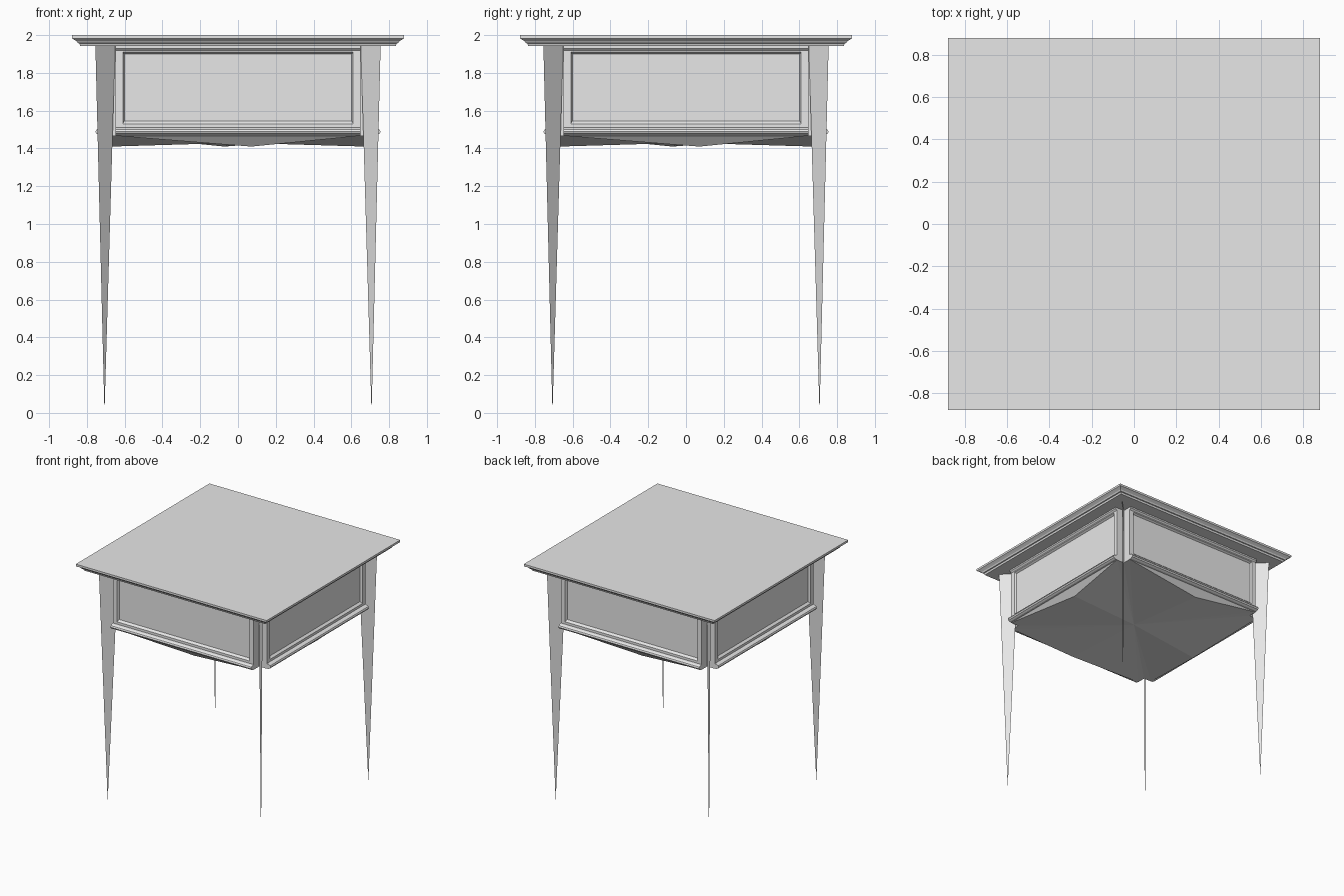
import bpy, bmesh
from mathutils import Matrix, Vector
from math import pi, sin, cos

cube = bpy.data.objects.get("Cube")
if cube:
    bpy.data.objects.remove(cube, do_unlink=True)

grey = bpy.data.materials.new("plain_grey")
grey.use_nodes = True
grey.diffuse_color = (0.8, 0.8, 0.8, 1)
grey.node_tree.nodes["Principled BSDF"].inputs["Base Color"].default_value = (0.8, 0.8, 0.8, 1)

HALF, FACE = 0.648, 0.72        # half width and distance of each apron face
LOW, HIGH = 1.467, 1.942        # apron bottom and top


def finish(name, bm, recalc=True):
    bmesh.ops.remove_doubles(bm, verts=bm.verts, dist=0.0005)
    if recalc:
        bmesh.ops.recalc_face_normals(bm, faces=bm.faces)
    mesh = bpy.data.meshes.new(name)
    bm.to_mesh(mesh)
    bm.free()
    mesh.materials.append(grey)
    obj = bpy.data.objects.new(name, mesh)
    bpy.context.collection.objects.link(obj)
    return obj


def face(bm, points, turn=Matrix()):
    return bm.faces.new([bm.verts.new(turn @ Vector(p)) for p in points])


def loft(bm, rings, turn=Matrix(), cap_start=True, cap_end=True):
    """Bridge a list of equal closed rings."""
    for a, b in zip(rings, rings[1:]):
        for i in range(len(a)):
            j = (i + 1) % len(a)
            face(bm, (a[i], a[j], b[j], b[i]), turn)
    if cap_start:
        face(bm, rings[0][::-1], turn)
    if cap_end:
        face(bm, rings[-1], turn)


def panel_ring(half, low, high, depth):
    return [(-half, -depth, low), (half, -depth, low),
            (half, -depth, high), (-half, -depth, high)]


turns = [Matrix.Rotation(k * pi / 2, 4, "Z") for k in range(4)]

# Table top with a moulded edge
bm = bmesh.new()
profile = [(0.835, 1.942), (0.84, 1.956), (0.848, 1.958), (0.855, 1.968),
           (0.868, 1.976), (0.88, 1.983), (0.88, 2.0)]
loft(bm, [[(-r, -r, z), (r, -r, z), (r, r, z), (-r, r, z)] for r, z in profile])
finish("table_top", bm)

# Apron body: recessed panels, notched corners and a pointed underside
bm = bmesh.new()
centre = (0, 0, 1.43)
for t in turns:
    loft(bm, [panel_ring(HALF, LOW, HIGH, FACE),
              panel_ring(0.61, 1.53, 1.91, FACE),
              panel_ring(0.602, 1.545, 1.9, 0.703)], t, cap_start=False)
    left, right = (-HALF, -FACE, LOW), (HALF, -FACE, LOW)
    notch, following = (HALF, -HALF, LOW), (FACE, -HALF, LOW)
    apex = (0.07, -0.67, 1.41)
    face(bm, (left, apex, right), t)
    for a, b in ((left, apex), (apex, right), (right, notch), (notch, following)):
        face(bm, (centre, b, a), t)
    for a, b in ((right, notch), (notch, following)):
        face(bm, (a, b, (*b[:2], HIGH), (*a[:2], HIGH)), t)
    # closing strip under the table top
    top = [(*p[:2], HIGH) for p in (left, right, notch, following)]
    for a, b in zip(top, top[1:]):
        face(bm, (a, b, (0, 0, HIGH)), t)
finish("apron_body", bm)

# Rounded moulding along the bottom of each apron, slim strip along the top
names = ["front", "left", "back", "right"]
for side, t in zip(names, turns):
    bm = bmesh.new()
    arc = [(-FACE + 0.005 - 0.04 * sin(pi * i / 6), 1.489 - 0.022 * cos(pi * i / 6))
           for i in range(7)]
    loft(bm, [[(x, y, z) for y, z in arc] for x in (-HALF, HALF)], t)
    finish(side + "_bottom_moulding", bm)

    bm = bmesh.new()
    strip = [(-FACE, 1.918), (-FACE - 0.012, 1.93), (-FACE - 0.012, HIGH), (-FACE, HIGH)]
    loft(bm, [[(x, y, z) for y, z in strip] for x in (-HALF, HALF)], t)
    finish(side + "_top_moulding", bm)

# Flat tapered legs set on the diagonals, ending in a point
for corner, t in zip(["front_left", "back_left", "back_right", "front_right"], turns):
    bm = bmesh.new()
    face(bm, [(0.65, -0.65, HIGH), (0.755, -0.755, HIGH), (0.707, -0.707, 0)], t)
    finish(corner + "_leg", bm, recalc=False)
